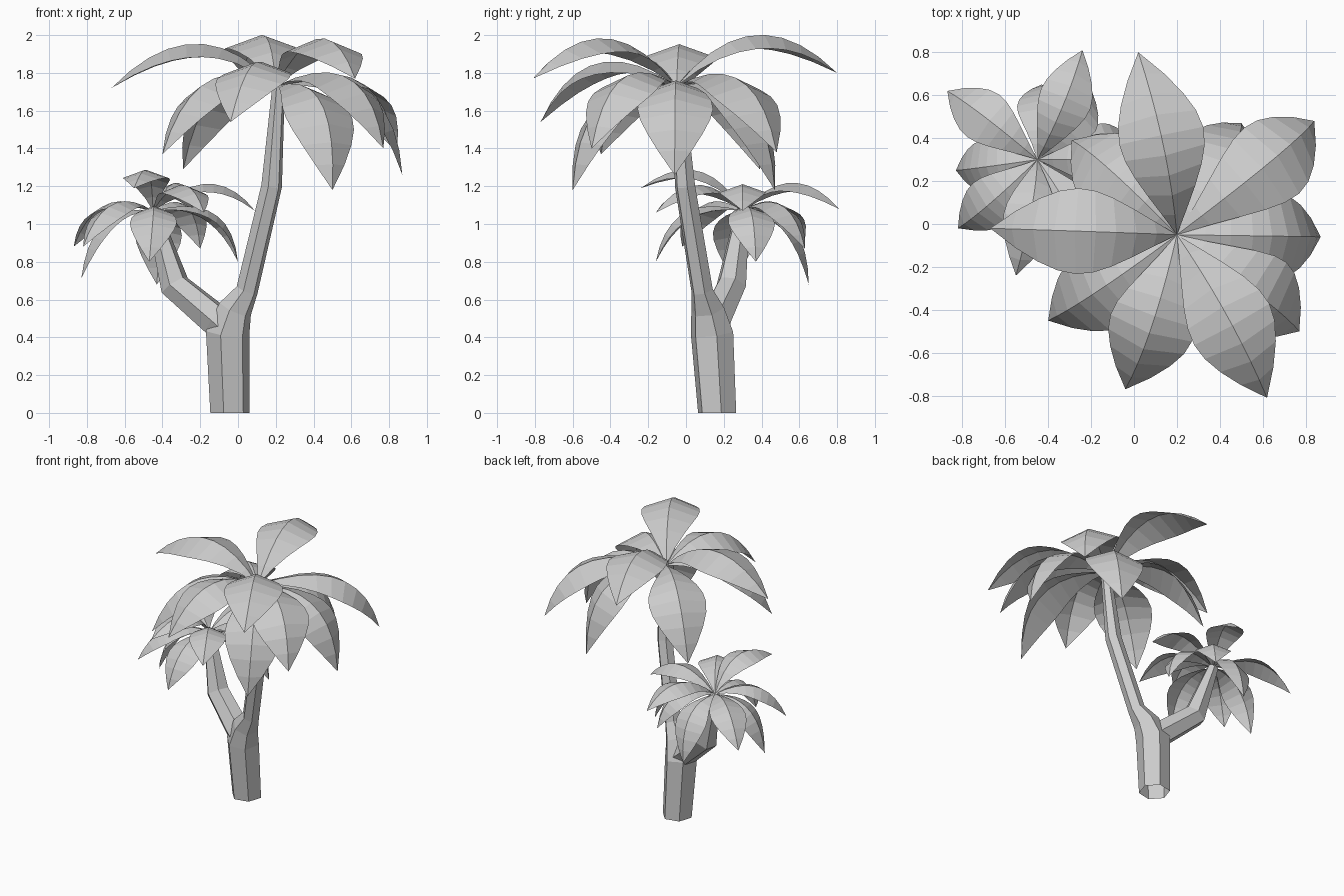
import bpy
import bmesh
from math import sin, cos, pi, radians
from mathutils import Vector

default_cube = bpy.data.objects.get("Cube")
if default_cube:
    bpy.data.objects.remove(default_cube, do_unlink=True)

GREY = (0.6, 0.6, 0.6, 1.0)
material = bpy.data.materials.new("plain grey")
material.use_nodes = True
material.diffuse_color = GREY
material.node_tree.nodes["Principled BSDF"].inputs["Base Color"].default_value = GREY


def finish(bm, name):
    """Turn a bmesh into a flat shaded object."""
    mesh = bpy.data.meshes.new(name)
    bm.to_mesh(mesh)
    bm.free()
    mesh.materials.append(material)
    obj = bpy.data.objects.new(name, mesh)
    bpy.context.collection.objects.link(obj)
    return obj


def tube(name, path, sides=6, phase=radians(12)):
    """Six-sided tapering stem; each path entry is (x, y, z, radius)."""
    bm = bmesh.new()
    points = [Vector(p[:3]) for p in path]
    rings = []
    for i, (point, entry) in enumerate(zip(points, path)):
        before = (point - points[max(i - 1, 0)]).normalized()
        after = (points[min(i + 1, len(points) - 1)] - point).normalized()
        direction = before + after
        if point.z == 0:
            direction = Vector((0, 0, 1))
        turn = Vector((0, 0, 1)).rotation_difference(direction)
        ring = []
        for k in range(sides):
            a = phase + 2 * pi * k / sides
            ring.append(bm.verts.new(point + turn @ Vector((cos(a), sin(a), 0)) * entry[3]))
        rings.append(ring)
    for low, high in zip(rings, rings[1:]):
        for k in range(sides):
            n = (k + 1) % sides
            bm.faces.new((low[k], low[n], high[n], high[k]))
    bm.faces.new(rings[-1])
    return finish(bm, name)


def frond(name, root, tip, size, segments=9):
    """Arching leaf folded along its midrib, pointed at both ends."""
    root, tip = Vector(root), Vector(tip)
    drop = (root.z - tip.z) / size
    # The more a frond droops, the later and lower it bends
    bend = root.lerp(tip, 0.53 + 0.72 * drop)
    bend.z = root.z + (0.46 - 0.65 * drop) * size
    bend.x += 0.05 * size
    heading = tip - root
    heading.z = 0
    side = heading.normalized().cross(Vector((0, 0, 1)))
    bm = bmesh.new()
    rows = []
    for i in range(segments + 1):
        t = i / segments
        rib = root * (1 - t) ** 2 + bend * 2 * t * (1 - t) + tip * t * t
        if i in (0, segments):
            rows.append([bm.verts.new(rib)] * 3)
            continue
        tangent = (bend - root) * (1 - t) + (tip - bend) * t
        normal = side.cross(tangent).normalized()
        width = 0.2 * size * sin(pi * t ** 1.15) ** 0.88
        edges = [rib + side * width * s - normal * width * 0.36 for s in (-1, 1)]
        rows.append([bm.verts.new(p) for p in (edges[0], rib, edges[1])])
    for a, b in zip(rows, rows[1:]):
        for k in range(2):
            corners = list(dict.fromkeys((a[k], a[k + 1], b[k + 1], b[k])))
            bm.faces.new(corners)
    bm.normal_update()
    return finish(bm, name)


def crown(name, root, size, tips):
    for i, tip in enumerate(tips, 1):
        frond(f"{name}_frond_{i}", root, tip, size)


# Trunk and the forked side branch
tube("main_trunk", [(-0.043, 0.165, 0, 0.106), (-0.055, 0.138, 0.42, 0.118),
                    (-0.015, 0.115, 0.55, 0.092), (0.048, 0.085, 0.65, 0.06),
                    (0.178, -0.005, 1.2, 0.056), (0.215, -0.045, 1.73, 0.034)])
tube("side_branch", [(-0.045, 0.135, 0.43, 0.09), (-0.115, 0.155, 0.49, 0.09),
                     (-0.335, 0.24, 0.675, 0.082), (-0.45, 0.3, 1.07, 0.038)])

# Large crown: three raised fronds, then the drooping ones
crown("large_crown", (0.2, -0.05, 1.73), 1.0, [
    (0.02, 0.8, 1.8), (-0.67, -0.02, 1.72), (0.62, -0.81, 1.77),
    (0.84, 0.48, 1.38), (0.87, -0.06, 1.26), (0.77, -0.5, 1.4),
    (-0.04, -0.77, 1.54), (-0.4, -0.45, 1.37), (-0.29, 0.39, 1.29),
    (0.5, 0.47, 1.18), (0.5, -0.6, 1.18)])

# Small crown on the side branch
crown("small_crown", (-0.45, 0.3, 1.07), 0.62, [
    (-0.24, 0.81, 1.08), (0.09, 0.3, 1.07), (-0.55, -0.24, 1.19),
    (-0.87, 0.62, 0.88), (-0.83, 0.25, 0.71), (-0.82, -0.02, 0.88),
    (-0.43, 0.65, 0.68), (-0.47, -0.16, 0.8), (0, 0.37, 0.8),
    (-0.18, -0.16, 1.06), (-0.2, 0.63, 0.87)])
